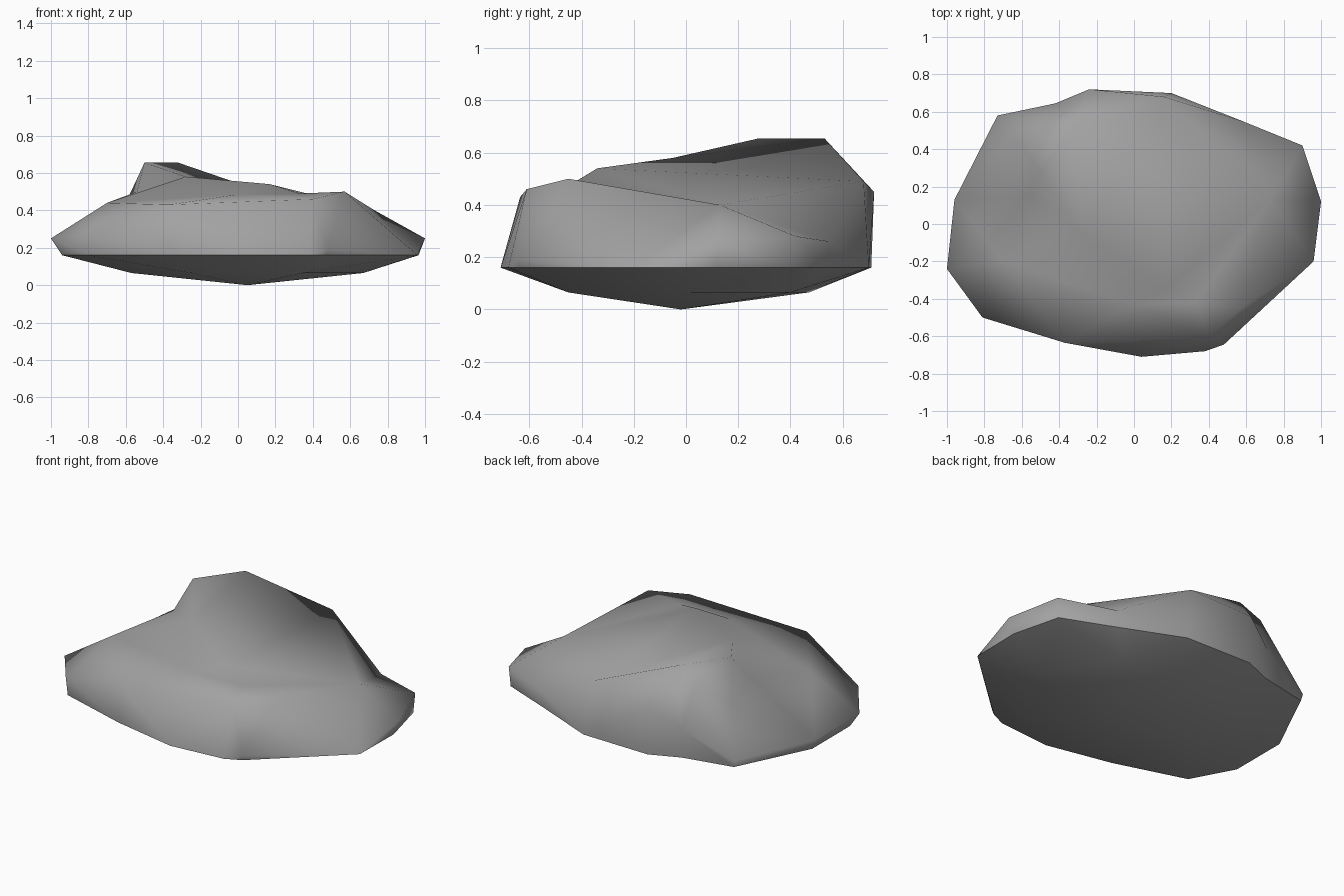
import bpy
import bmesh
from mathutils import Vector
from mathutils.geometry import delaunay_2d_cdt

# Remove the default object if it is there
default = bpy.data.objects.get("Cube")
if default:
    bpy.data.objects.remove(default, do_unlink=True)

RIM_HEIGHT = .16

# Widest outline of the boulder, counter-clockwise
outline = [Vector(p) for p in (
    (1, .12, .25), (.9, .42, .28), (.58, .55, .26), (.2, .7, .16),
    (-.24, .72, .45), (-.42, .645, .34), (-.73, .58, .2), (-.96, .13, .22),
    (-1, -.24, .25), (-.81, -.5, .27), (-.37, -.635, .43), (.04, -.71, .16),
    (.38, -.68, .16), (.48, -.645, .19), (.96, -.2, .16))]
RIGHT_END, RIGHT_BACK, BACK_LOW, FRONT_CORNER = 1, 2, 4, 10

# Named points of the top surface
top = {
    "crest_front": (-.5, .28, .655),
    "crest_back": (-.32, .53, .655),
    "crest_foot": (-.45, .55, .58),
    "step_front": (-.54, .15, .5),
    "step_side": (-.6, .42, .44),
    "plateau": (-.28, -.05, .58),
    "plateau_front": (.17, -.34, .54),
    "ledge": (.33, -.42, .49),
    "ledge_end": (.57, -.45, .5),
    "side_edge": (.73, .13, .4),
    "back_edge": (.16, .68, .49),
    "left_shoulder": (-.7, -.2, .44),
    "middle_shoulder": (0, -.43, .485),
    "front_edge": (.4, -.61, .46),
}

# Ridges that must run along edges, between named points or outline corners
ridges = [("back_edge", RIGHT_BACK), ("back_edge", BACK_LOW),
          ("ledge_end", "side_edge"), ("side_edge", RIGHT_END),
          ("front_edge", FRONT_CORNER), ("front_edge", "ledge_end"),
          ("left_shoulder", "middle_shoulder"), ("plateau", "middle_shoulder"),
          ("crest_front", "crest_back"), ("crest_front", "plateau"),
          ("crest_front", "step_front"), ("plateau", "plateau_front")]

# Shallow underside
underside = [(-.57, -.08, .065), (-.25, -.42, .065), (.35, -.45, .065),
             (.67, .02, .065), (.42, .4, .065), (-.1, .47, .065),
             (-.45, .3, .065), (.05, -.02, 0)]


def add_shell(bm, border, inner, edges=(), flip=False):
    """Triangulate the border with its inner points, seen from above."""
    points = border + [Vector(p) for p in inner]
    flat = [p.to_2d() for p in points]
    result = delaunay_2d_cdt(flat, list(edges), [list(range(len(border)))], 1, 1e-5)
    coords, faces, sources = result[0], result[2], result[3]
    verts = []
    for co, source in zip(coords, sources):
        height = points[source[0]].z if source else RIM_HEIGHT
        verts.append(bm.verts.new((co.x, co.y, height)))
    for face in faces:
        loop = [verts[i] for i in face]
        bm.faces.new(loop[::-1] if flip else loop)


def rim_point(p):
    """Tuck the raised parts of the outline in towards the lower rim."""
    if p.z < RIM_HEIGHT + .01:
        return p.copy()
    return Vector((max(-.94, min(.965, p.x * .99)), p.y * .985, RIM_HEIGHT))


def index_of(key):
    """Point number of an outline corner or a named top point."""
    return len(outline) + list(top).index(key) if isinstance(key, str) else key


bm = bmesh.new()
rim = [rim_point(p) for p in outline]
add_shell(bm, outline, top.values(), [(index_of(a), index_of(b)) for a, b in ridges])
add_shell(bm, rim, underside, flip=True)

# Wall joining the outline to the rim
for i, start in enumerate(outline):
    j = (i + 1) % len(outline)
    corners = []
    for p in (start, rim[i], rim[j], outline[j]):
        if p not in corners:
            corners.append(p)
    if len(corners) > 2:
        bm.faces.new([bm.verts.new(p) for p in corners])

bmesh.ops.remove_doubles(bm, verts=bm.verts[:], dist=.0005)
bmesh.ops.recalc_face_normals(bm, faces=bm.faces[:])

# Smooth surface with a crisp lower rim
for face in bm.faces:
    face.smooth = True
for edge in bm.edges:
    edge.smooth = any(abs(v.co.z - RIM_HEIGHT) > .001 for v in edge.verts)

mesh = bpy.data.meshes.new("boulder")
bm.to_mesh(mesh)
bm.free()

# Stone colour
stone = bpy.data.materials.new("grey stone")
stone.use_nodes = True
grey = (.36, .36, .36, 1)
stone.diffuse_color = grey
for node in stone.node_tree.nodes:
    if node.type == "BSDF_PRINCIPLED":
        node.inputs["Base Color"].default_value = grey
        node.inputs["Roughness"].default_value = .9
mesh.materials.append(stone)

boulder = bpy.data.objects.new("boulder", mesh)
bpy.context.collection.objects.link(boulder)
